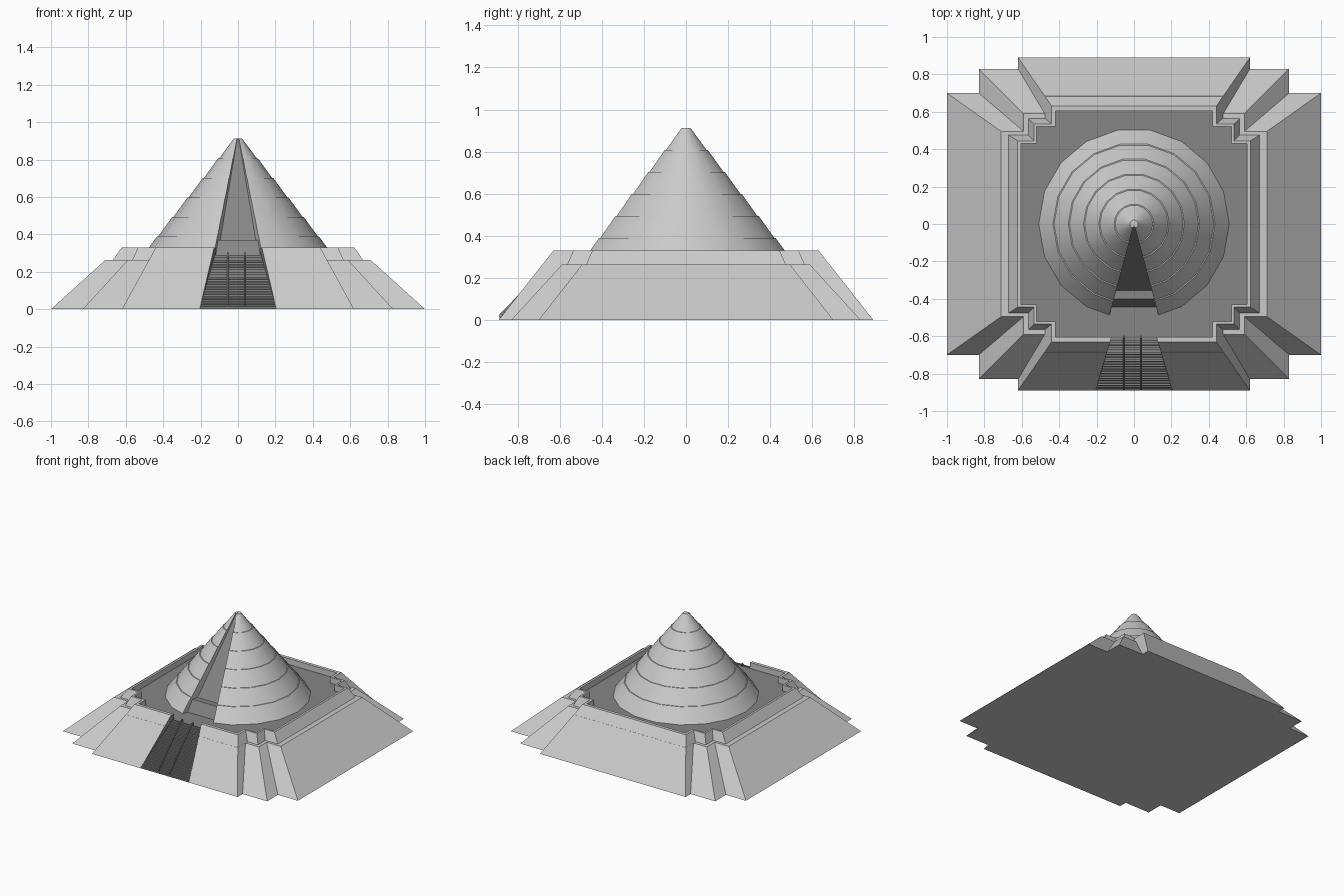
import bpy, bmesh, math

if "Cube" in bpy.data.objects:
    bpy.data.objects.remove(bpy.data.objects["Cube"])

dark = bpy.data.materials.new("dark_stone")
dark.diffuse_color = (0.24, 0.24, 0.24, 1)
dark.use_nodes = True
dark.node_tree.nodes["Principled BSDF"].inputs["Base Color"].default_value = dark.diffuse_color
light = bpy.data.materials.new("light_stone")
light.diffuse_color = (0.8, 0.8, 0.8, 1)
light.use_nodes = True
light.node_tree.nodes["Principled BSDF"].inputs["Base Color"].default_value = light.diffuse_color


def finish(bm, name, mats=()):
    bmesh.ops.recalc_face_normals(bm, faces=bm.faces)
    me = bpy.data.meshes.new(name)
    bm.to_mesh(me)
    bm.free()
    for m in mats:
        me.materials.append(m)
    ob = bpy.data.objects.new(name, me)
    bpy.context.collection.objects.link(ob)
    return ob


def prism(name, profile, width, mats=(), x=0):
    """Side profile (y, z) spread to both sides by a half width that depends on y."""
    bm = bmesh.new()
    sides = [[bm.verts.new((x + s * width(y), y, z)) for y, z in profile] for s in (-1, 1)]
    n = len(profile)
    for i in range(n):
        j = (i + 1) % n
        bm.faces.new((sides[0][i], sides[0][j], sides[1][j], sides[1][i]))
    for s in sides:
        bm.faces.new(s)
    return finish(bm, name, mats)


def outline(a, b, c):
    """Rectangle with two-step corners, from the three protruding corner points."""
    q = [c, (b[0], c[1]), b, (a[0], b[1]), a]
    q2 = [(-x, y) for x, y in reversed(q)]
    half = q + q2
    return half + [(-x, -y) for x, y in half]


# terrace: lofted stepped outlines, ledge, rim and sunken floor
levels = [
    (0.00, (.62, .89), (.83, .83), (1.0, .70)),
    (0.262, (.477, .684), (.59, .59), (.71, .495)),
    (0.262, (.476, .683), (.565, .565), (.67, .475)),
    (0.33, (.44, .63), (.535, .535), (.622, .445)),
    (0.33, (.42, .605), (.52, .52), (.605, .43)),
    (0.285, (.42, .605), (.52, .52), (.605, .43)),
]
bm = bmesh.new()
rings = [[bm.verts.new((x, y, z)) for x, y in outline(a, b, c)] for z, a, b, c in levels]
for lo, hi in zip(rings, rings[1:]):
    for i in range(20):
        j = (i + 1) % 20
        bm.faces.new((lo[i], lo[j], hi[j], hi[i]))
bm.faces.new(rings[0])
bm.faces.new(rings[-1]).material_index = 1
terrace = finish(bm, "terrace", (light, dark))


# stairway notch through the front slope and rim
def stair_width(y):
    return .205 + (y + .89) * (.12 - .205) / .285


cutter = prism("stair_cutter",
               [(-.95, -.06), (-.89, 0.002), (-.62, .28), (-.60, .286), (-.60, .5), (-.95, .5)],
               stair_width, (dark,))
cutter.hide_render = True
cutter.hide_viewport = True
mod = terrace.modifiers.new("notch", 'BOOLEAN')
mod.operation = 'DIFFERENCE'
mod.object = cutter
mod.solver = 'EXACT'

# stairs
steps = 22
y0, y1, top = -.888, -.61, .29
dy, dz = (y1 - y0) / steps, top / steps
profile = [(y0, .001)]
for i in range(steps):
    profile += [(y0 + i * dy, (i + 1) * dz), (y0 + (i + 1) * dy, (i + 1) * dz)]
profile.append((y1, .20))
prism("stairs", profile, stair_width, (dark,))

# slim rails on the stairs
for x in (-.055, .037):
    prism("stair_rail", [(y0, .005), (y0, .026), (y1, top + .016), (-.595, top + .016), (-.595, .28), (y1, .28)],
          lambda y: .003, (dark,), x)

# tiered 18-sided cone with a wedge-shaped slot at the front
prof = [(0, .284), (.51, .284)]
for k in range(1, 6):
    r, z = .51 - .0817 * k, .284 + .1045 * k
    prof += [(r + .005, z), (r - .001, z)]
prof += [(.022, .912), (0, .912)]
k5 = math.cos(math.radians(10)) / math.cos(math.radians(5))
angles = [(-75, k5)] + [(a, 1) for a in range(-60, 241, 20)] + [(255, k5)]
bm = bmesh.new()
base, apex = bm.verts.new((0, 0, .284)), bm.verts.new((0, 0, .912))
cols = []
for a, f in angles:
    t = math.radians(a)
    cols.append([base] + [bm.verts.new((r * f * math.cos(t), r * f * math.sin(t), z))
                          for r, z in prof[1:-1]] + [apex])
for c, d in zip(cols, cols[1:]):
    for i in range(len(prof) - 1):
        vs = list(dict.fromkeys((c[i], d[i], d[i + 1], c[i + 1])))
        bm.faces.new(vs)
for c in (cols[0], cols[-1]):
    bm.faces.new(c)
cone = finish(bm, "tiered_cone", (light,))
bpy.context.view_layer.objects.active = cone
cone.select_set(True)
bpy.ops.object.shade_smooth_by_angle(angle=math.radians(30))

# recessed dark infill in the slot, with a small ledge near the floor
prism("slot_infill",
      [(-.445, .284), (-.40, .37), (-.355, .37), (-.015, .911), (-.001, .911), (-.001, .284)],
      lambda y: -y * math.tan(math.radians(15)), (dark,))
